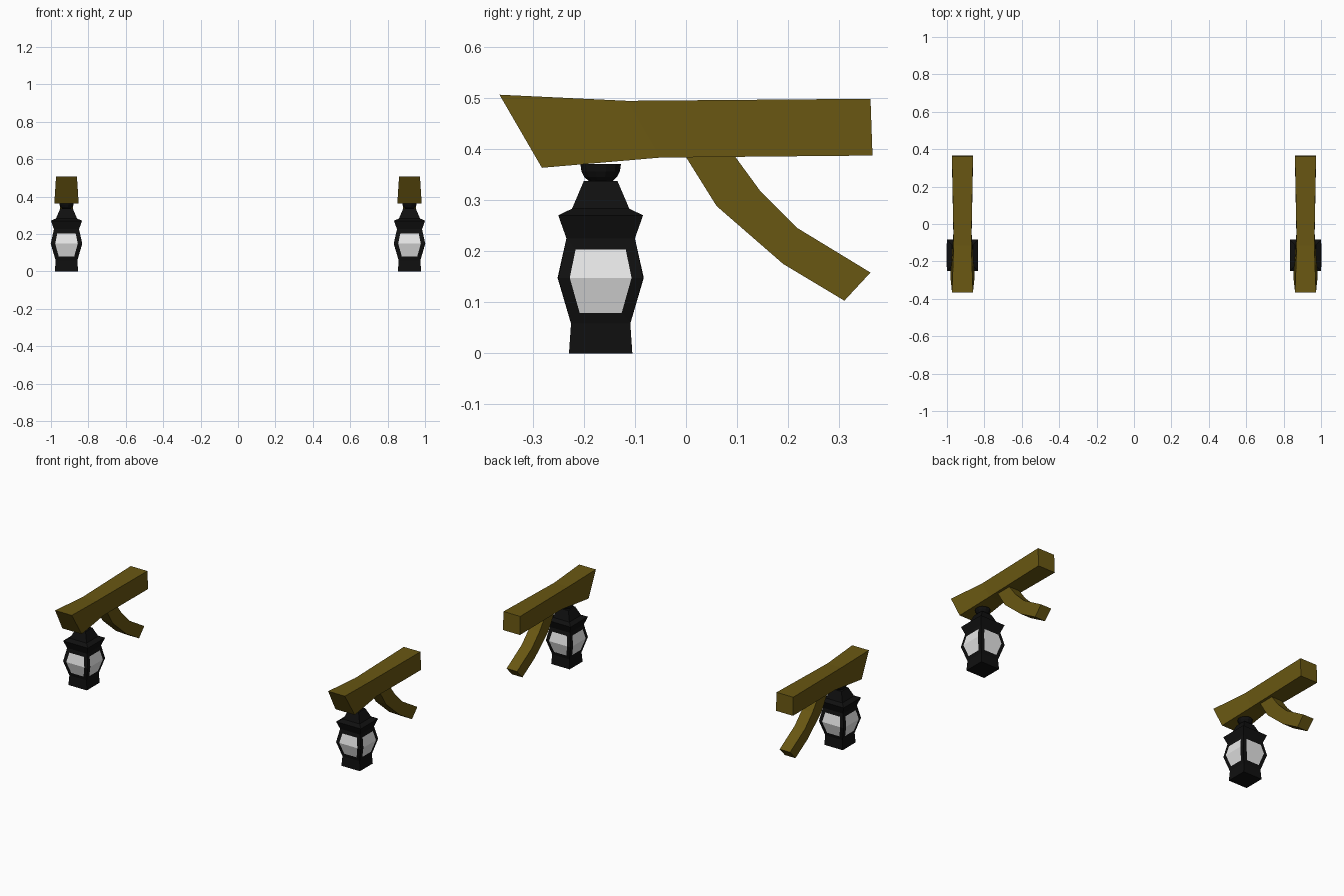
import bpy, bmesh
from math import cos, sin, pi
from mathutils import Vector

cube = bpy.data.objects.get("Cube")
if cube:
    bpy.data.objects.remove(cube, do_unlink=True)


def material(name, rgb, rough=0.8):
    m = bpy.data.materials.new(name)
    m.use_nodes = True
    m.diffuse_color = (*rgb, 1)
    node = m.node_tree.nodes["Principled BSDF"]
    node.inputs["Base Color"].default_value = (*rgb, 1)
    node.inputs["Roughness"].default_value = rough
    return m


wood = material("brown wood", (0.14, 0.095, 0.006))
iron = material("black iron", (0.005, 0.005, 0.005))
glass = material("pale glass", (0.8, 0.8, 0.8))

LAMP_Y = -0.167


def loft(rings):
    """Skin a list of point rings and cap both ends."""
    bm = bmesh.new()
    loops = [[bm.verts.new(p) for p in ring] for ring in rings]
    n = len(loops[0])
    for a, b in zip(loops, loops[1:]):
        for i in range(n):
            j = (i + 1) % n
            bm.faces.new((a[i], a[j], b[j], b[i]))
    bm.faces.new(loops[0][::-1])
    bm.faces.new(loops[-1])
    bmesh.ops.recalc_face_normals(bm, faces=bm.faces)
    return bm


def bar(sections):
    """Four-sided timber; each section is (upper y, z, half width), (lower y, z, half width)."""
    return loft([[(-wa, ya, za), (wa, ya, za), (wb, yb, zb), (-wb, yb, zb)]
                 for (ya, za, wa), (yb, zb, wb) in sections])


def turned(profile, sides, turn):
    """Stack of regular polygons; profile holds (radius, z)."""
    angles = [turn + 2 * pi * i / sides for i in range(sides)]
    return loft([[(r * cos(a), LAMP_Y + r * sin(a), z) for a in angles]
                 for r, z in profile])


# Main beam, pinched in the middle, with a raked nose
beam = bar([
    ((-0.365, 0.506, 0.056), (-0.282, 0.363, 0.065)),
    ((-0.115, 0.494, 0.047), (-0.05, 0.383, 0.049)),
    ((0.361, 0.498, 0.056), (0.365, 0.387, 0.057)),
])

# Curved brace under the beam
brace = bar([
    ((0.085, 0.4, 0.035), (-0.01, 0.4, 0.035)),
    ((0.145, 0.318, 0.035), (0.06, 0.288, 0.035)),
    ((0.218, 0.245, 0.035), (0.19, 0.175, 0.035)),
    ((0.361, 0.158, 0.035), (0.31, 0.103, 0.035)),
])

# Square lantern body: foot, bulging glazed middle, eaves and roof
half_widths = [(0.062, 0), (0.058, 0.058), (0.083, 0.147), (0.067, 0.225),
               (0.083, 0.27), (0.056, 0.283), (0.033, 0.337)]
lantern = turned([(h * 2 ** 0.5, z) for h, z in half_widths], 4, pi / 4)

# One hexagonal pane inset on every side of the bulge
for axis in (Vector((1, 0, 0)), Vector((-1, 0, 0)), Vector((0, 1, 0)), Vector((0, -1, 0))):
    lantern.normal_update()
    pane = [f for f in lantern.faces
            if f.normal.dot(axis) > 0.8 and 0.08 < f.calc_center_median().z < 0.21]
    bmesh.ops.inset_region(lantern, faces=pane, thickness=0.022, use_even_offset=True)
    for f in pane:
        f.material_index = 1

# Rounded hanging knob on top
knob = turned([(0.022, 0.335), (0.033, 0.345), (0.039, 0.356), (0.041, 0.37)], 12, pi / 12)

parts = {"beam": (beam, [wood]), "brace": (brace, [wood]),
         "lantern": (lantern, [iron, glass]), "lantern_knob": (knob, [iron])}

# Two identical hanging lamps
for name, (bm, mats) in parts.items():
    mesh = bpy.data.meshes.new(name)
    bm.to_mesh(mesh)
    bm.free()
    for m in mats:
        mesh.materials.append(m)
    for side, x in (("left", 0.917), ("right", -0.917)):
        ob = bpy.data.objects.new(f"{side}_{name}", mesh)
        ob.location.x = x
        bpy.context.collection.objects.link(ob)
